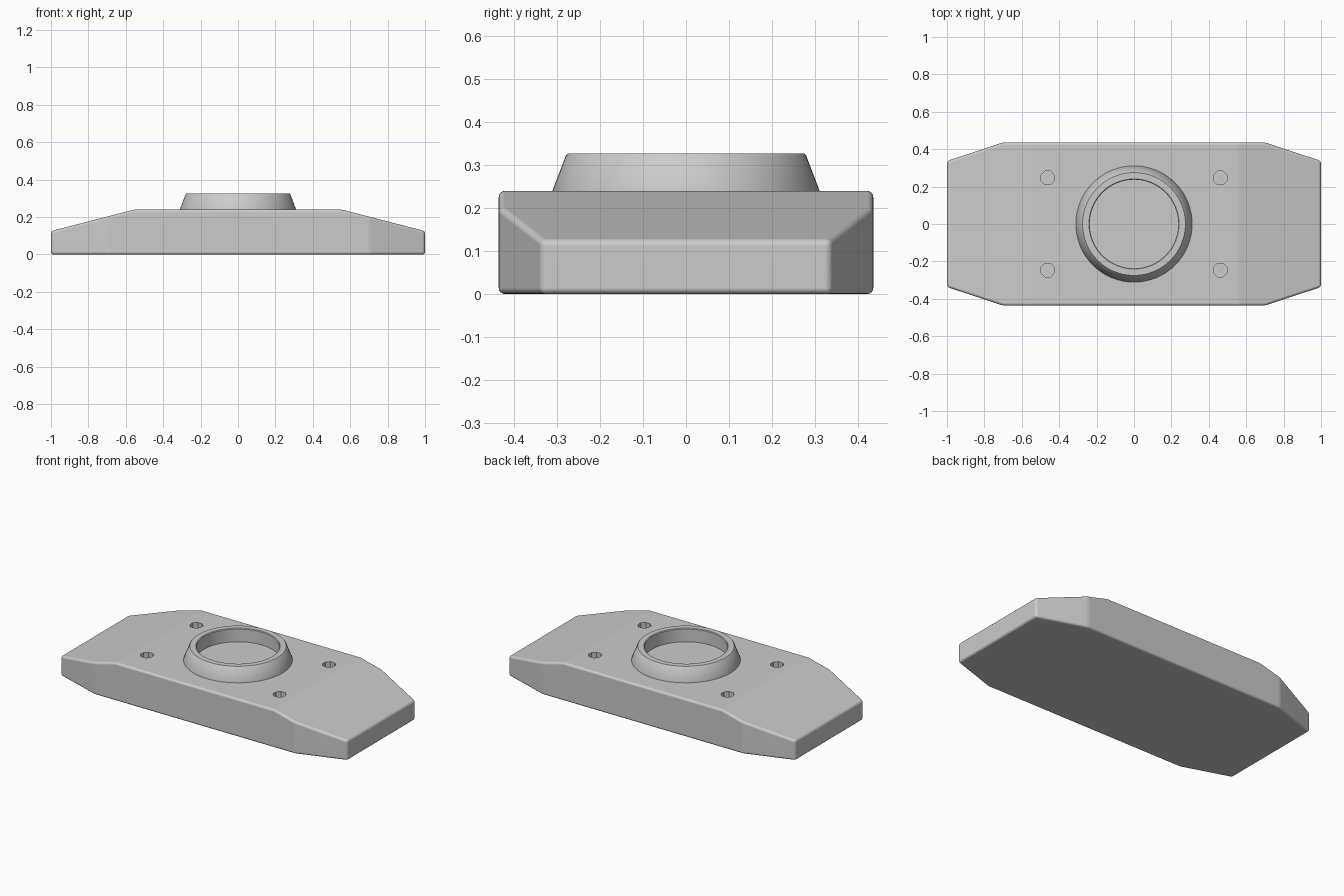
import bpy, bmesh, math
from mathutils import Matrix, Vector

if "Cube" in bpy.data.objects:
    bpy.data.objects.remove(bpy.data.objects["Cube"])


def make_object(name, bm):
    bmesh.ops.recalc_face_normals(bm, faces=bm.faces)
    mesh = bpy.data.meshes.new(name)
    bm.to_mesh(mesh)
    bm.free()
    ob = bpy.data.objects.new(name, mesh)
    bpy.context.collection.objects.link(ob)
    return ob


def activate(ob):
    bpy.ops.object.select_all(action='DESELECT')
    ob.select_set(True)
    bpy.context.view_layer.objects.active = ob


def smooth(ob, angle=35):
    activate(ob)
    bpy.ops.object.shade_smooth_by_angle(angle=math.radians(angle))


# Base plate: octagonal plan with both ends sloping down
H = 0.24
plan = [(1, -.337), (1, .337), (.7, .436), (-.7, .436),
        (-1, .337), (-1, -.337), (-.7, -.436), (.7, -.436)]
bm = bmesh.new()
face = bm.faces.new([bm.verts.new((x, y, 0)) for x, y in plan])
ext = bmesh.ops.extrude_face_region(bm, geom=[face])
top = [g for g in ext['geom'] if isinstance(g, bmesh.types.BMVert)]
bmesh.ops.translate(bm, verts=top, vec=(0, 0, H))
bmesh.ops.recalc_face_normals(bm, faces=bm.faces)
for s in (-1, 1):
    bmesh.ops.bisect_plane(bm, geom=bm.verts[:] + bm.edges[:] + bm.faces[:],
                           plane_co=Vector((s * .555, 0, H)),
                           plane_no=Vector((s * .115, 0, .445)), clear_outer=True)
    bmesh.ops.holes_fill(bm, edges=[e for e in bm.edges if e.is_boundary])
base = make_object("base_plate", bm)
bev = base.modifiers.new("soft_edges", 'BEVEL')
bev.width = 0.014
bev.segments = 4
bev.limit_method = 'NONE'

# Cutter for the four blind screw holes
bm = bmesh.new()
for sx in (-1, 1):
    for sy in (-1, 1):
        place = Matrix.Translation((sx * .462, sy * .246, H)) @ Matrix.Rotation(math.pi / 8, 4, 'Z')
        bmesh.ops.create_cone(bm, cap_ends=True, segments=8, radius1=.039,
                              radius2=.039, depth=.08, matrix=place)
cutter = make_object("screw_hole_cutter", bm)
cutter.hide_render = True
cutter.hide_set(True)
cut = base.modifiers.new("screw_holes", 'BOOLEAN')
cut.operation = 'DIFFERENCE'
cut.object = cutter
activate(base)
for m in ("soft_edges", "screw_holes"):
    bpy.ops.object.modifier_apply(modifier=m)
bpy.data.objects.remove(cutter)
smooth(base)
base.modifiers.new("even_shading", 'WEIGHTED_NORMAL').keep_sharp = True

# Raised tapered collar around a shallow round well
profile = [(0, .243), (.237, .243), (.237, .323), (.241, .327),
           (.275, .327), (.280, .322), (.312, .238), (.312, .22)]
bm = bmesh.new()
verts = [bm.verts.new((r, 0, z)) for r, z in profile]
edges = [bm.edges.new(p) for p in zip(verts, verts[1:])]
bmesh.ops.spin(bm, geom=verts + edges, cent=(0, 0, 0), axis=(0, 0, 1),
               angle=2 * math.pi, steps=64)
bmesh.ops.remove_doubles(bm, verts=bm.verts, dist=1e-5)
collar = make_object("collar", bm)
# make sure the open shell faces outward
if sum(f.normal.z * f.area for f in (p for p in collar.data.polygons)) < 0:
    collar.data.flip_normals()
smooth(collar)
